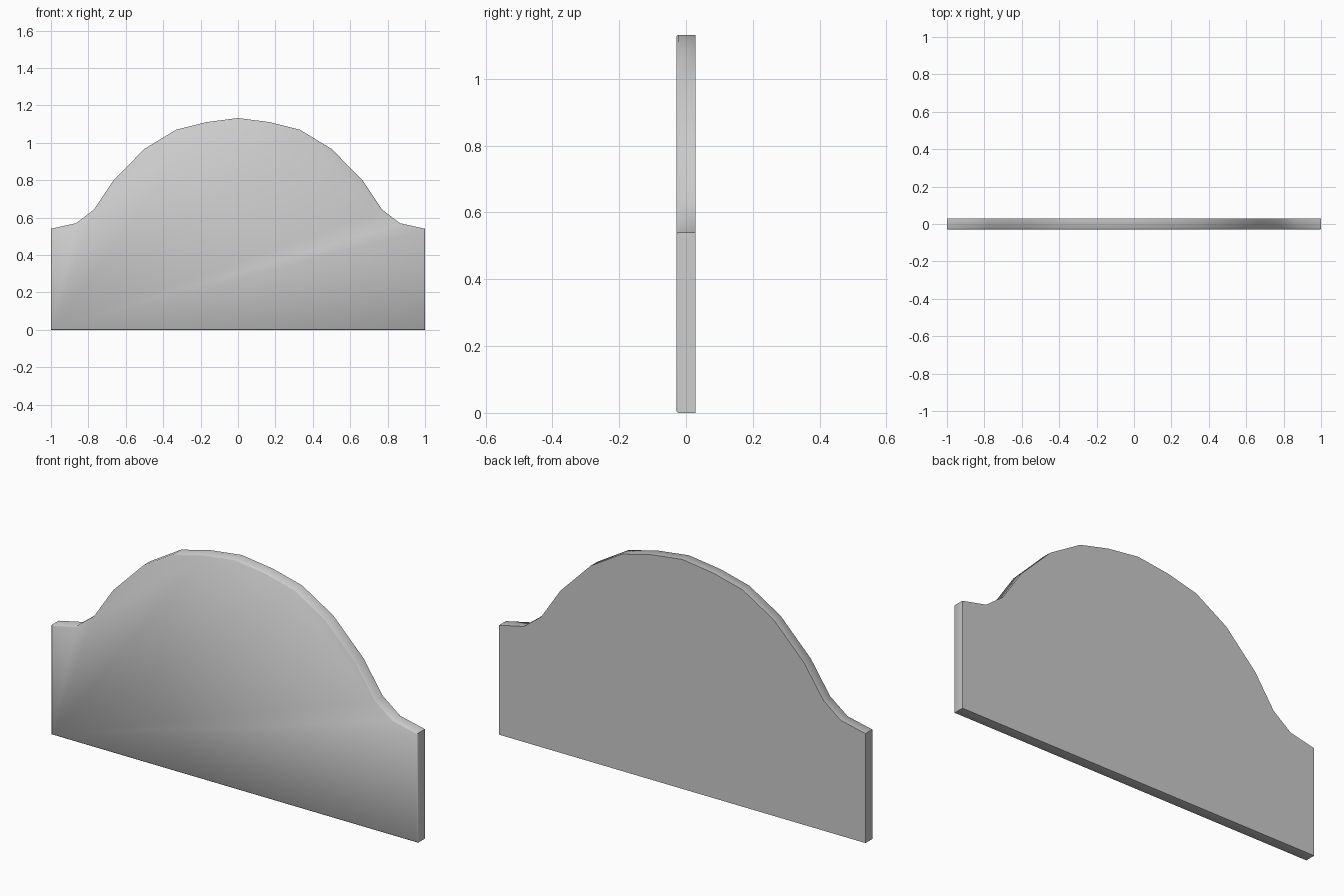
import bpy, bmesh, math

if "Cube" in bpy.data.objects:
    bpy.data.objects.remove(bpy.data.objects["Cube"])

# Right half of the arched outline (x, z), from the top centre downwards
half = [(0.17, 1.11), (0.33, 1.07), (0.50, 0.967), (0.665, 0.80),
        (0.77, 0.643), (0.865, 0.57), (1.0, 0.54), (1.0, 0.0)]
outline = [(0, 1.132)] + half + [(-x, z) for x, z in reversed(half)]
DEPTH = 0.029

# Solid panel extruded from the outline
bm = bmesh.new()
back = bm.faces.new([bm.verts.new((x, DEPTH, z)) for x, z in outline])
front = bmesh.ops.extrude_face_region(bm, geom=[back], use_keep_orig=True)
verts = [g for g in front["geom"] if isinstance(g, bmesh.types.BMVert)]
bmesh.ops.translate(bm, verts=verts, vec=(0, -2 * DEPTH, 0))
bmesh.ops.recalc_face_normals(bm, faces=bm.faces)

# Fine bevel around the front rim
rim = [e for e in bm.edges if all(v.co.y < 0 for v in e.verts)]
bmesh.ops.bevel(bm, geom=rim, offset=0.005, offset_type='OFFSET',
                segments=1, profile=0.5, affect='EDGES')
bmesh.ops.recalc_face_normals(bm, faces=bm.faces)

mesh = bpy.data.meshes.new("arched_panel")
bm.to_mesh(mesh)
bm.free()
panel = bpy.data.objects.new("arched_panel", mesh)
bpy.context.collection.objects.link(panel)

# Soft front rim, crisp back edge and corners
bpy.context.view_layer.objects.active = panel
panel.select_set(True)
bpy.ops.object.shade_smooth_by_angle(angle=math.radians(50))
